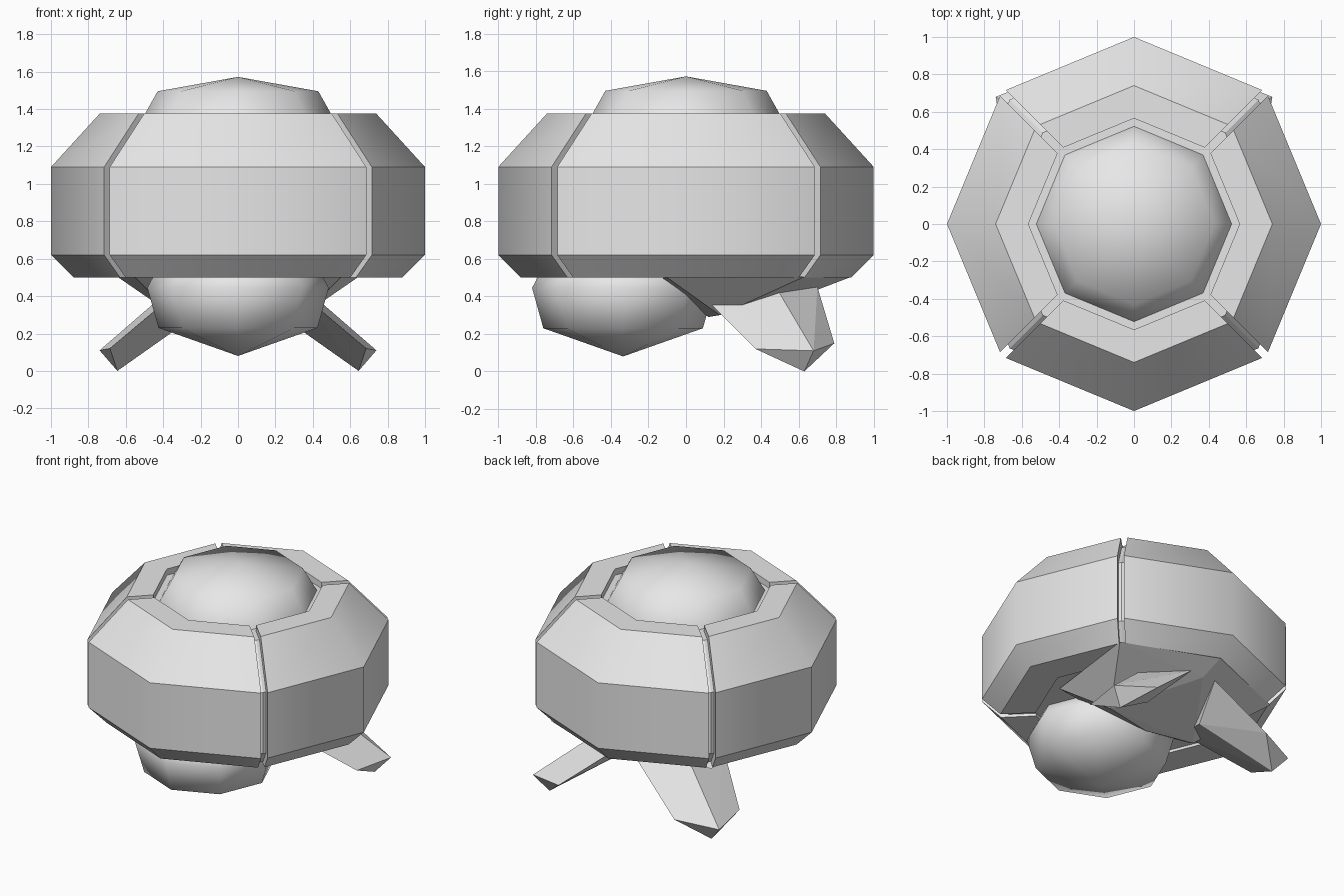
import bpy, bmesh, math
from mathutils import Matrix

cube = bpy.data.objects.get("Cube")
if cube:
    bpy.data.objects.remove(cube, do_unlink=True)

GREY = (0.8, 0.8, 0.8, 1.0)
grey = bpy.data.materials.new("plain_grey")
grey.use_nodes = True
grey.diffuse_color = GREY
grey.node_tree.nodes["Principled BSDF"].inputs["Base Color"].default_value = GREY


def finish(name, bm):
    """Turn a bmesh into a named, coloured object."""
    bmesh.ops.recalc_face_normals(bm, faces=bm.faces)
    mesh = bpy.data.meshes.new(name)
    bm.to_mesh(mesh)
    bm.free()
    mesh.materials.append(grey)
    ob = bpy.data.objects.new(name, mesh)
    bpy.context.collection.objects.link(ob)
    return ob


def lathe(name, profile, y=0.0, smooth=True):
    """Eight-sided solid of revolution, corners on the axes."""
    bm = bmesh.new()
    rings = []
    for r, z in profile:
        if r == 0:
            rings.append([bm.verts.new((0, y, z))] * 8)
        else:
            rings.append([bm.verts.new((r * math.cos(i * math.pi / 4),
                                        y + r * math.sin(i * math.pi / 4), z))
                          for i in range(8)])
    for a, b in zip(rings, rings[1:]):
        for i in range(8):
            j = (i + 1) % 8
            corners = list(dict.fromkeys((a[i], a[j], b[j], b[i])))
            bm.faces.new(corners).smooth = smooth
    return finish(name, bm)


def hull(name, points):
    """Convex flat-faced solid around a few points."""
    bm = bmesh.new()
    for p in points:
        bm.verts.new(p)
    bmesh.ops.convex_hull(bm, input=bm.verts)
    bmesh.ops.dissolve_limit(bm, angle_limit=math.radians(1),
                             verts=bm.verts, edges=bm.edges)
    return finish(name, bm)


# Armour plates: a bent quarter ring with narrow gaps at the diagonals
PLATE = [(0.65, 0.50), (0.88, 0.50), (1.0, 0.62), (1.0, 1.09),
         (0.74, 1.375), (0.565, 1.375), (0.565, 1.20), (0.65, 0.62)]
GAP = 0.03
S = math.sqrt(0.5)


def plate(name, angle):
    bm = bmesh.new()
    sections = []
    for side in (-1, 0, 1):
        ring = []
        for r, z in PLATE:
            t = (1 - GAP / r) * side
            ring.append(bm.verts.new((t * S * r, -r + abs(t) * (1 - S) * r, z)))
        sections.append(ring)
    n = len(PLATE)
    for a, b in zip(sections, sections[1:]):
        for i in range(n):
            j = (i + 1) % n
            bm.faces.new((a[i], a[j], b[j], b[i])).smooth = True
    for end in (sections[0], sections[2]):
        bm.faces.new(end)
    # Smooth only across the middle fold
    middle = set(sections[1])
    for e in bm.edges:
        e.smooth = all(v in middle for v in e.verts)
    bmesh.ops.rotate(bm, verts=bm.verts, cent=(0, 0, 0),
                     matrix=Matrix.Rotation(angle, 3, 'Z'))
    return finish(name, bm)


for k, side in enumerate(("front", "left", "back", "right")):
    plate(side + "_armour_plate", k * math.pi / 2)

# Inner body seen through the gaps
lathe("inner_body", [(0, 0.52), (0.83, 0.52), (0.94, 0.63), (0.94, 1.07),
                     (0.69, 1.33), (0, 1.33)], smooth=False)

# Rounded dome on top
lathe("top_dome", [(0, 1.572), (0.43, 1.495), (0.55, 1.28), (0.55, 1.22)])

# Rounded head below the front
lathe("head", [(0, 0.08), (0.425, 0.23), (0.485, 0.445), (0.44, 0.53), (0, 0.7)],
      y=-0.335)

# Sloping belly behind the head
belly = [(0, 0.87, 0.5), (0, 0.70, 0.435), (0, 0.12, 0.29),
         (0, -0.17, 0.49), (0, 0.6, 0.56), (0, -0.1, 0.56)]
for s in (-1, 1):
    belly += [(s * 0.64, 0.62, 0.5), (s * 0.49, 0.47, 0.44),
              (s * 0.35, 0.18, 0.30), (s * 0.55, -0.10, 0.5),
              (s * 0.5, 0.3, 0.56)]
hull("belly", belly)

# Two tapered legs splayed to the back corners
LEG = [(0.34, 0.08, 0.41), (0.33, 0.47, 0.465), (0.10, 0.70, 0.45),
       (0.22, 0.40, 0.30),
       (0.685, 0.37, 0.12), (0.74, 0.68, 0.11), (0.46, 0.79, 0.15),
       (0.645, 0.63, 0.0)]
for s, side in ((1, "left"), (-1, "right")):
    hull(side + "_leg", [(s * x, y, z) for x, y, z in LEG])
